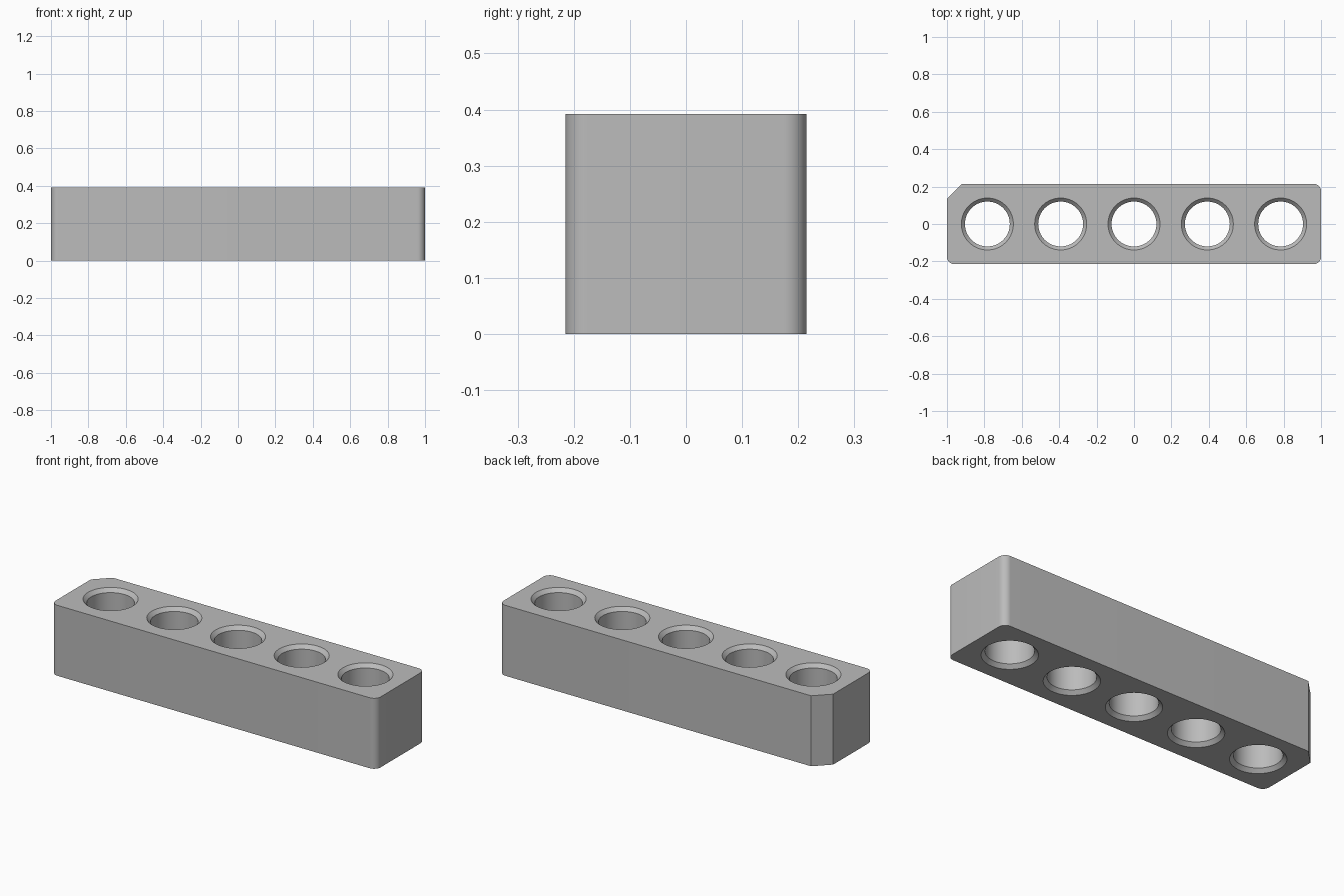
import bpy, bmesh
from math import cos, sin, pi, radians

cube = bpy.data.objects.get("Cube")
if cube:
    bpy.data.objects.remove(cube, do_unlink=True)

HALF_X, HALF_Y, HEIGHT = 1.0, 0.215, 0.392
CORNER, NOTCH = 0.04, 0.08
HOLE, RIM, BEVEL = 0.12, 0.139, 0.02
PITCH = 0.392

grey = bpy.data.materials.new("plain grey")
grey.use_nodes = True
colour = (0.5, 0.5, 0.5, 1)
grey.diffuse_color = colour
grey.node_tree.nodes["Principled BSDF"].inputs["Base Color"].default_value = colour


def make_object(name, bm):
    bmesh.ops.recalc_face_normals(bm, faces=bm.faces)
    mesh = bpy.data.meshes.new(name)
    bm.to_mesh(mesh)
    bm.free()
    mesh.materials.append(grey)
    obj = bpy.data.objects.new(name, mesh)
    bpy.context.collection.objects.link(obj)
    return obj


def rounded_corner(sx, sy, start, steps=12):
    cx, cy = sx * (HALF_X - CORNER), sy * (HALF_Y - CORNER)
    angles = [start + pi / 2 * i / steps for i in range(steps + 1)]
    return [(cx + CORNER * cos(a), cy + CORNER * sin(a)) for a in angles]


# Block: three rounded corners and one cut corner at the back right
outline = rounded_corner(1, 1, 0)
outline += [(-HALF_X + NOTCH, HALF_Y), (-HALF_X, HALF_Y - NOTCH)]
outline += rounded_corner(-1, -1, pi) + rounded_corner(1, -1, 1.5 * pi)
bm = bmesh.new()
base = bm.faces.new([bm.verts.new((x, y, 0)) for x, y in outline])
top = bmesh.ops.extrude_face_region(bm, geom=[base])["geom"]
bmesh.ops.translate(bm, vec=(0, 0, HEIGHT),
                    verts=[v for v in top if isinstance(v, bmesh.types.BMVert)])
block = make_object("holder_block", bm)

# Cutters: through holes with countersunk rims at both ends
SIDES, OVER = 64, 0.02
flare = RIM + (RIM - HOLE) * OVER / BEVEL
profile = [(flare, -OVER), (HOLE, BEVEL), (HOLE, HEIGHT - BEVEL), (flare, HEIGHT + OVER)]
bm = bmesh.new()
for n in range(-2, 3):
    rings = [[bm.verts.new((n * PITCH + r * cos(2 * pi * i / SIDES),
                            r * sin(2 * pi * i / SIDES), z)) for i in range(SIDES)]
             for r, z in profile]
    for low, high in zip(rings, rings[1:]):
        for i in range(SIDES):
            j = (i + 1) % SIDES
            bm.faces.new((low[i], low[j], high[j], high[i]))
    bm.faces.new(rings[0][::-1])
    bm.faces.new(rings[-1])
cutter = make_object("hole_cutter", bm)
cutter.hide_render = True

# Cut the holes, then smooth the round surfaces
bpy.ops.object.select_all(action="DESELECT")
block.select_set(True)
bpy.context.view_layer.objects.active = block
cut = block.modifiers.new("holes", "BOOLEAN")
cut.operation, cut.solver, cut.object = "DIFFERENCE", "EXACT", cutter
bpy.ops.object.modifier_apply(modifier=cut.name)
bpy.data.objects.remove(cutter, do_unlink=True)
bpy.ops.object.shade_smooth_by_angle(angle=radians(30))
